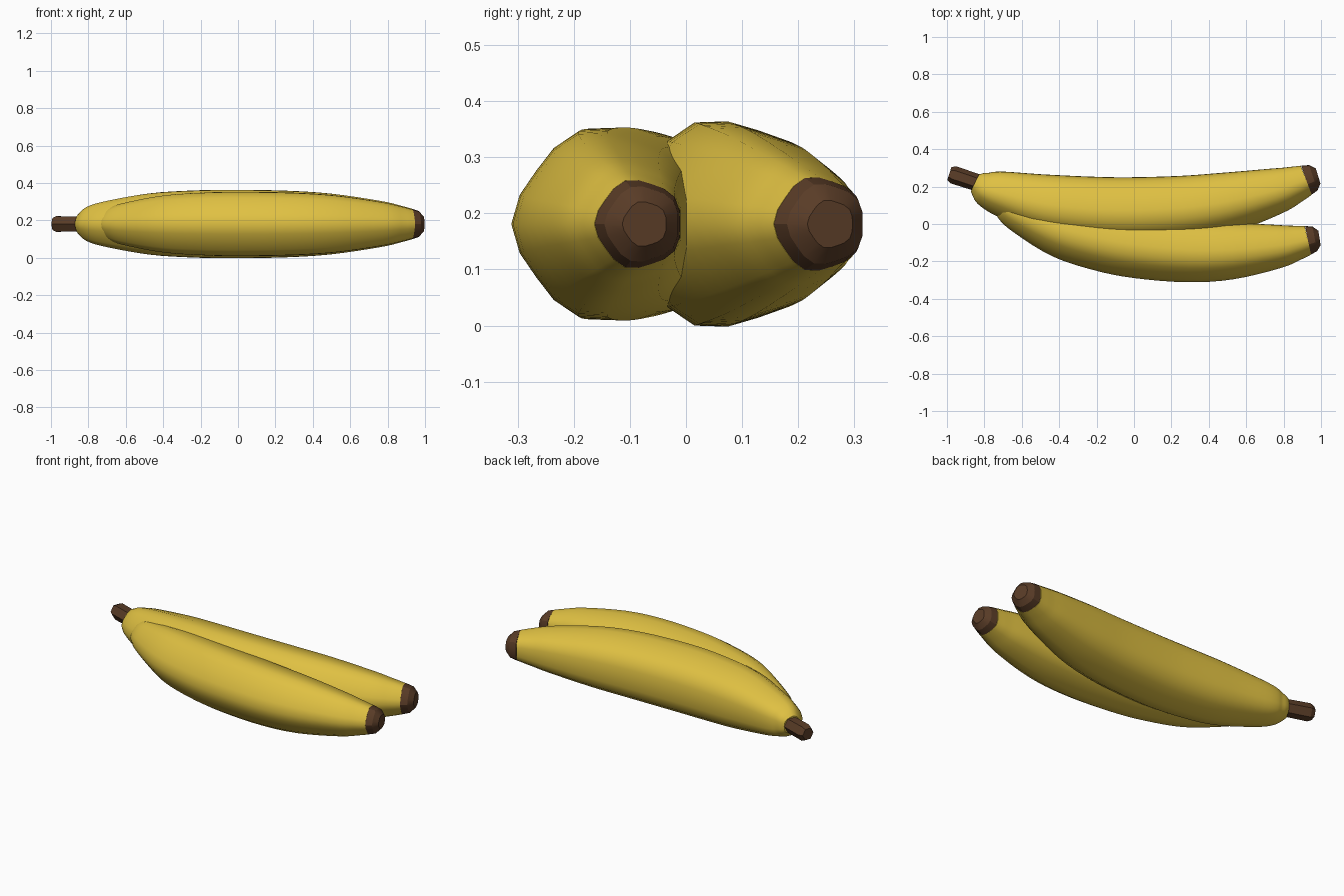
import bpy, bmesh, math
from mathutils import Vector, Matrix

cube = bpy.data.objects.get("Cube")
if cube:
    bpy.data.objects.remove(cube)


def material(name, color):
    m = bpy.data.materials.new(name)
    m.use_nodes = True
    m.diffuse_color = color
    m.node_tree.nodes["Principled BSDF"].inputs["Base Color"].default_value = color
    return m


YELLOW = material("ripe yellow", (0.74, 0.53, 0.055, 1))
BROWN = material("stem brown", (0.10, 0.045, 0.02, 1))
MID_Z = 0.181


def spline(pts, steps):
    """Catmull-Rom through (x, y, radius) stations."""
    p = [Vector(q) for q in pts]
    p = [2 * p[0] - p[1]] + p + [2 * p[-1] - p[-2]]
    out = []
    for a, b, c, d in zip(p, p[1:], p[2:], p[3:]):
        for k in range(steps):
            t = k / steps
            out.append(0.5 * (2 * b + (c - a) * t + (2 * a - 5 * b + 4 * c - d) * t ** 2
                              + (3 * b - a - 3 * c + d) * t ** 3))
    return out + [p[-2]]


def loft(name, rings, sides, ridge, mat, place, angle):
    """Skin rings square to the path; ridge raises five lengthwise ribs."""
    bm = bmesh.new()
    loops = []
    for i, (x, y, r) in enumerate(rings):
        a, b = rings[max(i - 1, 0)], rings[min(i + 1, len(rings) - 1)]
        side = Vector((a.y - b.y, b.x - a.x, 0)).normalized()
        loop = []
        for k in range(sides):
            t = math.pi + 2 * math.pi * k / sides
            rad = r * (1 + ridge * math.cos(5 * (t - math.pi)))
            loop.append(bm.verts.new(Vector((x, y, MID_Z)) + side * rad * math.cos(t)
                                     + Vector((0, 0, rad * math.sin(t)))))
        loops.append(loop)
    for a, b in zip(loops, loops[1:]):
        for k in range(sides):
            n = (k + 1) % sides
            bm.faces.new((a[k], a[n], b[n], b[k]))
    bm.faces.new(loops[0])
    bm.faces.new(loops[-1])
    bmesh.ops.recalc_face_normals(bm, faces=bm.faces)
    bm.transform(place)
    mesh = bpy.data.meshes.new(name)
    bm.to_mesh(mesh)
    bm.free()
    mesh.materials.append(mat)
    obj = bpy.data.objects.new(name, mesh)
    bpy.context.collection.objects.link(obj)
    bpy.ops.object.select_all(action='DESELECT')
    obj.select_set(True)
    bpy.context.view_layer.objects.active = obj
    bpy.ops.object.shade_smooth_by_angle(angle=math.radians(angle))


# Stations along one fruit: x, y, radius
BODY = [(-.85, .222, .05), (-.825, .21, .073), (-.78, .189, .1), (-.69, .162, .125),
        (-.47, .108, .164), (-.245, .082, .179), (-.03, .074, .183), (.26, .087, .178),
        (.5, .121, .162), (.75, .179, .125), (.86, .215, .099), (.92, .237, .083)]
TIP = [(.92, .237, .083), (.958, .25, .071), (.984, .258, .042)]
STEM = [(-.82, .215, .046), (-.965, .263, .048), (-.987, .27, .036)]


def banana(prefix, place):
    loft(prefix + "_fruit_body", spline(BODY, 4), 20, 0.04, YELLOW, place, 40)
    loft(prefix + "_blossom_tip", [Vector(p) for p in TIP], 20, 0.04, BROWN, place, 25)
    loft(prefix + "_stem", [Vector(p) for p in STEM], 6, 0, BROWN, place, 25)


# The front fruit is a smaller copy swung forward about the blossom tip
tip = Vector((.985, .24, MID_Z))
swing = (Matrix.Translation((.99, -.09, MID_Z)) @ Matrix.Rotation(math.radians(-8), 4, 'Z')
         @ Matrix.Scale(0.94, 4) @ Matrix.Translation(-tip))
banana("back", Matrix.Identity(4))
banana("front", swing)
